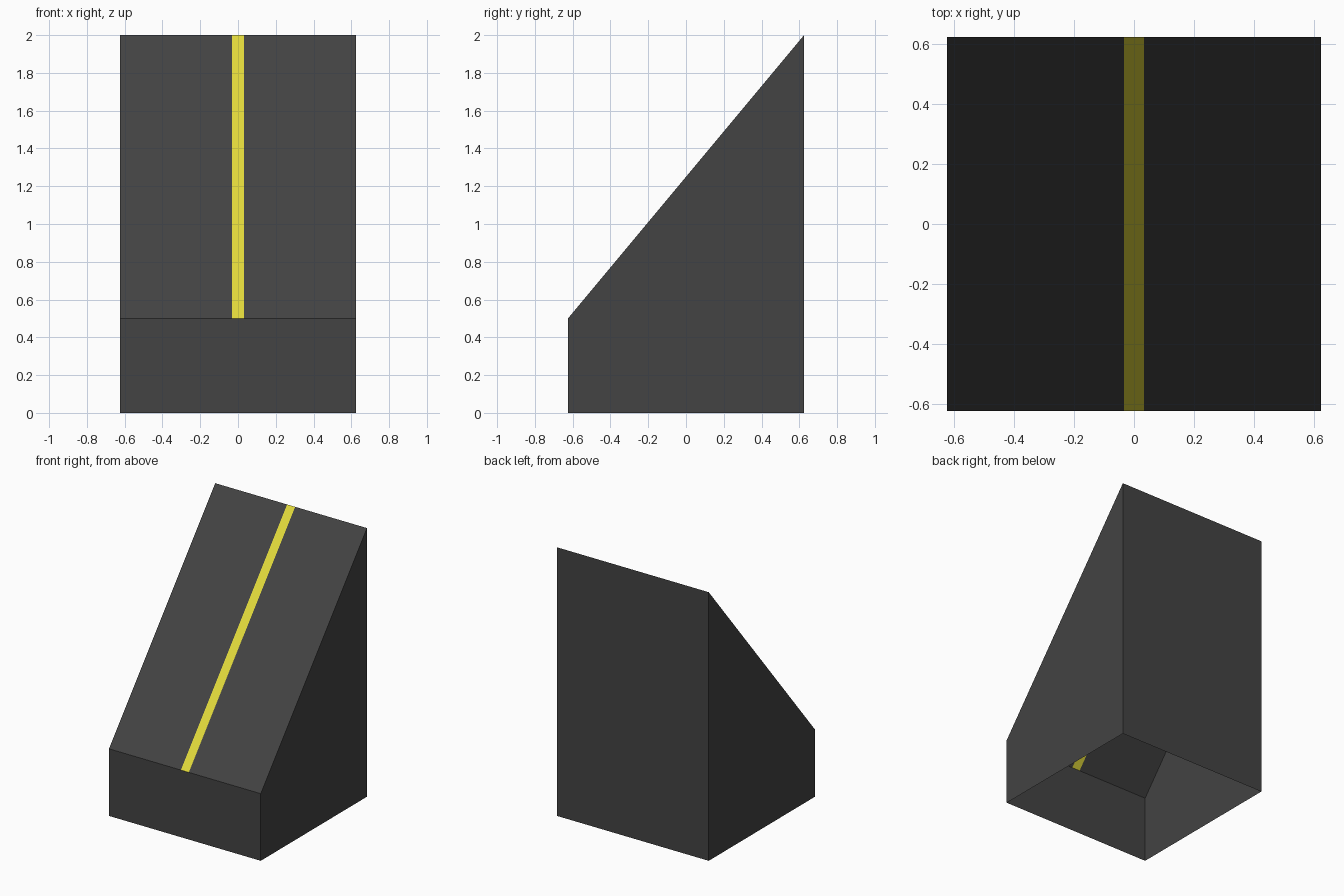
import bpy, bmesh

if "Cube" in bpy.data.objects:
    bpy.data.objects.remove(bpy.data.objects["Cube"])

HALF, LOW, HIGH, STRIPE = 0.625, 0.5, 2.0, 0.033


def material(name, rgb):
    mat = bpy.data.materials.new(name)
    mat.diffuse_color = (*rgb, 1)
    mat.use_nodes = True
    mat.node_tree.nodes["Principled BSDF"].inputs["Base Color"].default_value = mat.diffuse_color
    return mat


asphalt = material("dark grey", (0.056, 0.056, 0.056))
paint = material("yellow", (0.76, 0.70, 0.044))

bm = bmesh.new()

# Front wall, slope and back wall: one profile swept across x, cut at the stripe
profile = [(-HALF, 0), (-HALF, LOW), (HALF, HIGH), (HALF, HIGH / 2), (HALF, 0)]
columns = [-HALF, -STRIPE, STRIPE, HALF]
rows = [[bm.verts.new((x, y, z)) for y, z in profile] for x in columns]
for a, b in zip(rows, rows[1:]):
    for i in range(len(profile) - 1):
        bm.faces.new((a[i], b[i], b[i + 1], a[i + 1]))

# Side walls; the bottom stays open
bm.faces.new(rows[0])
bm.faces.new(rows[-1][::-1])
bm.normal_update()

# Yellow centre line: the middle strip of the sloped face
for f in bm.faces:
    c = f.calc_center_median()
    if abs(c.x) < STRIPE and abs(f.normal.z) > 0.3:
        f.material_index = 1

mesh = bpy.data.meshes.new("road_ramp")
bm.to_mesh(mesh)
bm.free()
mesh.materials.append(asphalt)
mesh.materials.append(paint)
ramp = bpy.data.objects.new("road_ramp", mesh)
bpy.context.collection.objects.link(ramp)
